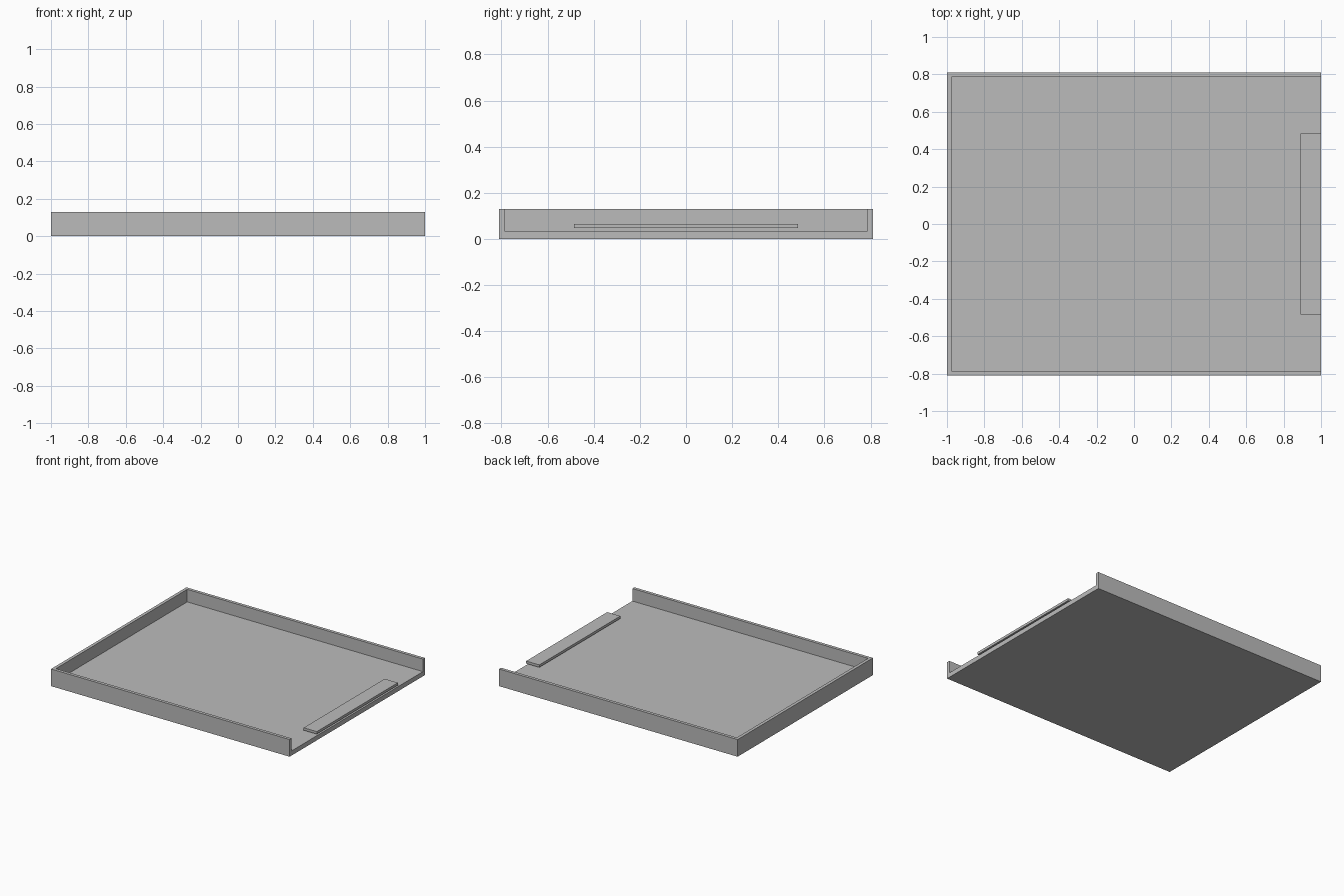
import bpy
import bmesh
from mathutils import Vector

if "Cube" in bpy.data.objects:
    bpy.data.objects.remove(bpy.data.objects["Cube"], do_unlink=True)

# Single plain grey
grey = bpy.data.materials.new("plain grey")
grey.use_nodes = True
colour = (0.5, 0.5, 0.5, 1)
grey.diffuse_color = colour
grey.node_tree.nodes["Principled BSDF"].inputs["Base Color"].default_value = colour

HALF_X, HALF_Y = 1.0, 0.81
HEIGHT, FLOOR, WALL = 0.13, 0.035, 0.024


def finish(name, bm):
    bmesh.ops.recalc_face_normals(bm, faces=bm.faces)
    mesh = bpy.data.meshes.new(name)
    bm.to_mesh(mesh)
    bm.free()
    mesh.materials.append(grey)
    obj = bpy.data.objects.new(name, mesh)
    bpy.context.collection.objects.link(obj)
    return obj


def prism(name, outline, bottom, top):
    """Extrude a plan outline upward between two heights."""
    bm = bmesh.new()
    face = bm.faces.new([bm.verts.new((x, y, bottom)) for x, y in outline])
    result = bmesh.ops.extrude_face_region(bm, geom=[face])
    verts = [v for v in result["geom"] if isinstance(v, bmesh.types.BMVert)]
    bmesh.ops.translate(bm, verts=verts, vec=Vector((0, 0, top - bottom)))
    return finish(name, bm)


def rectangle(x0, x1, half_y):
    return [(x0, -half_y), (x1, -half_y), (x1, half_y), (x0, half_y)]


# Tray floor
prism("tray_floor", rectangle(-HALF_X, HALF_X, HALF_Y), 0, FLOOR)

# U-shaped rim, open at the +x end
inner_x, inner_y = -HALF_X + WALL, HALF_Y - WALL
rim = [(HALF_X, -HALF_Y), (HALF_X, -inner_y), (inner_x, -inner_y),
       (inner_x, inner_y), (HALF_X, inner_y), (HALF_X, HALF_Y),
       (-HALF_X, HALF_Y), (-HALF_X, -HALF_Y)]
prism("tray_rim", rim, FLOOR, HEIGHT)

# Thin strip hovering over the open end
prism("end_strip", rectangle(0.89, HALF_X, 0.485), 0.047, 0.066)
